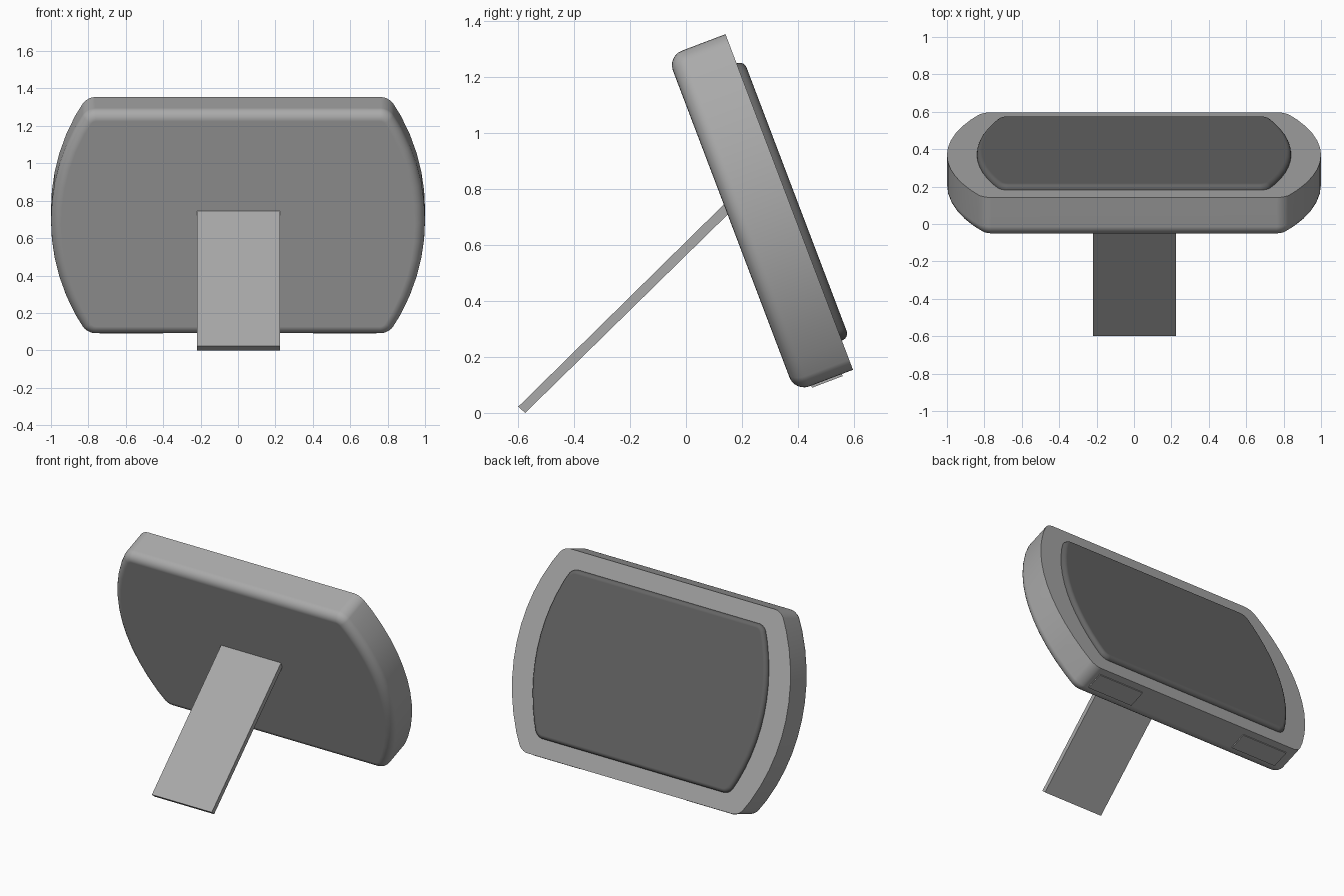
import bpy, bmesh, math
from mathutils import Matrix, Vector

cube = bpy.data.objects.get("Cube")
if cube:
    bpy.data.objects.remove(cube, do_unlink=True)


def material(name, value):
    m = bpy.data.materials.new(name)
    m.use_nodes = True
    colour = (value, value, value, 1)
    m.diffuse_color = colour
    m.node_tree.nodes["Principled BSDF"].inputs["Base Color"].default_value = colour
    return m


shell_grey = material("shell grey", 0.4)
screen_grey = material("screen dark grey", 0.13)

# Leaning frame: local y runs up the panel, local z points out of the screen
TILT = math.radians(20.8)
up = Vector((0, -math.sin(TILT), math.cos(TILT)))
out = Vector((0, math.cos(TILT), math.sin(TILT)))
LEAN = Matrix((Vector((-1, 0, 0)), up, out)).transposed().to_4x4()
LEAN.translation = up * 0.574 + out * 0.391


def finish(name, bm, mat, matrix=Matrix(), smooth=True):
    bmesh.ops.recalc_face_normals(bm, faces=bm.faces)
    mesh = bpy.data.meshes.new(name)
    bm.to_mesh(mesh)
    bm.free()
    obj = bpy.data.objects.new(name, mesh)
    bpy.context.collection.objects.link(obj)
    obj.matrix_world = matrix
    mesh.materials.append(mat)
    if smooth:
        bpy.ops.object.select_all(action="DESELECT")
        obj.select_set(True)
        bpy.context.view_layer.objects.active = obj
        bpy.ops.object.shade_smooth_by_angle(angle=math.radians(35))
        obj.modifiers.new("even shading", "WEIGHTED_NORMAL").keep_sharp = True
    return obj


def bowed_slab(name, half_w, half_h, z0, z1, rim_z, rim, corner, mat):
    """Slab with straight top and bottom, bowed sides and one rounded rim."""
    radius, steps = 1.17, 12
    side = []
    for i in range(steps + 1):
        y = half_h * (2 * i / steps - 1)
        side.append((half_w - radius + math.sqrt(radius ** 2 - y ** 2), y))
    outline = side + [(-x, -y) for x, y in side]
    bm = bmesh.new()
    bm.faces.new([bm.verts.new((x, y, z0)) for x, y in outline])
    corners = [v for v in bm.verts if abs(abs(v.co.y) - half_h) < 1e-4]
    bmesh.ops.bevel(bm, geom=corners, offset=corner, segments=5,
                    profile=0.5, affect="VERTICES")
    top = bmesh.ops.extrude_face_region(bm, geom=bm.faces[:])["geom"]
    for v in top:
        if isinstance(v, bmesh.types.BMVert):
            v.co.z = z1
    rim_edges = [e for e in bm.edges
                 if all(abs(v.co.z - rim_z) < 1e-4 for v in e.verts)]
    bmesh.ops.bevel(bm, geom=rim_edges, offset=rim, segments=6,
                    profile=0.5, affect="EDGES")
    return finish(name, bm, mat, LEAN)


# Casing, rounded on its rear, and the raised screen
bowed_slab("casing", 1.0, 0.642, 0, 0.222, 0, 0.055, 0.045, shell_grey)
bowed_slab("screen", 0.84, 0.53, 0.2, 0.25, 0.25, 0.026, 0.04, screen_grey)

# Foot pads under the lower edge
for label, s in (("left", -1), ("right", 1)):
    bm = bmesh.new()
    bmesh.ops.create_cube(bm, size=1)
    bmesh.ops.scale(bm, vec=(0.34, 0.03, 0.117), verts=bm.verts)
    bmesh.ops.translate(bm, vec=(s * 0.57, -0.635, 0.121), verts=bm.verts)
    finish(label + "_foot_pad", bm, shell_grey, LEAN, smooth=False)

# Flat prop stand, its side profile drawn out along x
bm = bmesh.new()
profile = [(-0.6, 0.022), (-0.575, 0), (0.165, 0.725), (0.14, 0.75)]
bm.faces.new([bm.verts.new((-0.22, y, z)) for y, z in profile])
far = bmesh.ops.extrude_face_region(bm, geom=bm.faces[:])["geom"]
bmesh.ops.translate(bm, vec=(0.445, 0, 0),
                    verts=[v for v in far if isinstance(v, bmesh.types.BMVert)])
finish("prop_stand", bm, shell_grey, smooth=False)
